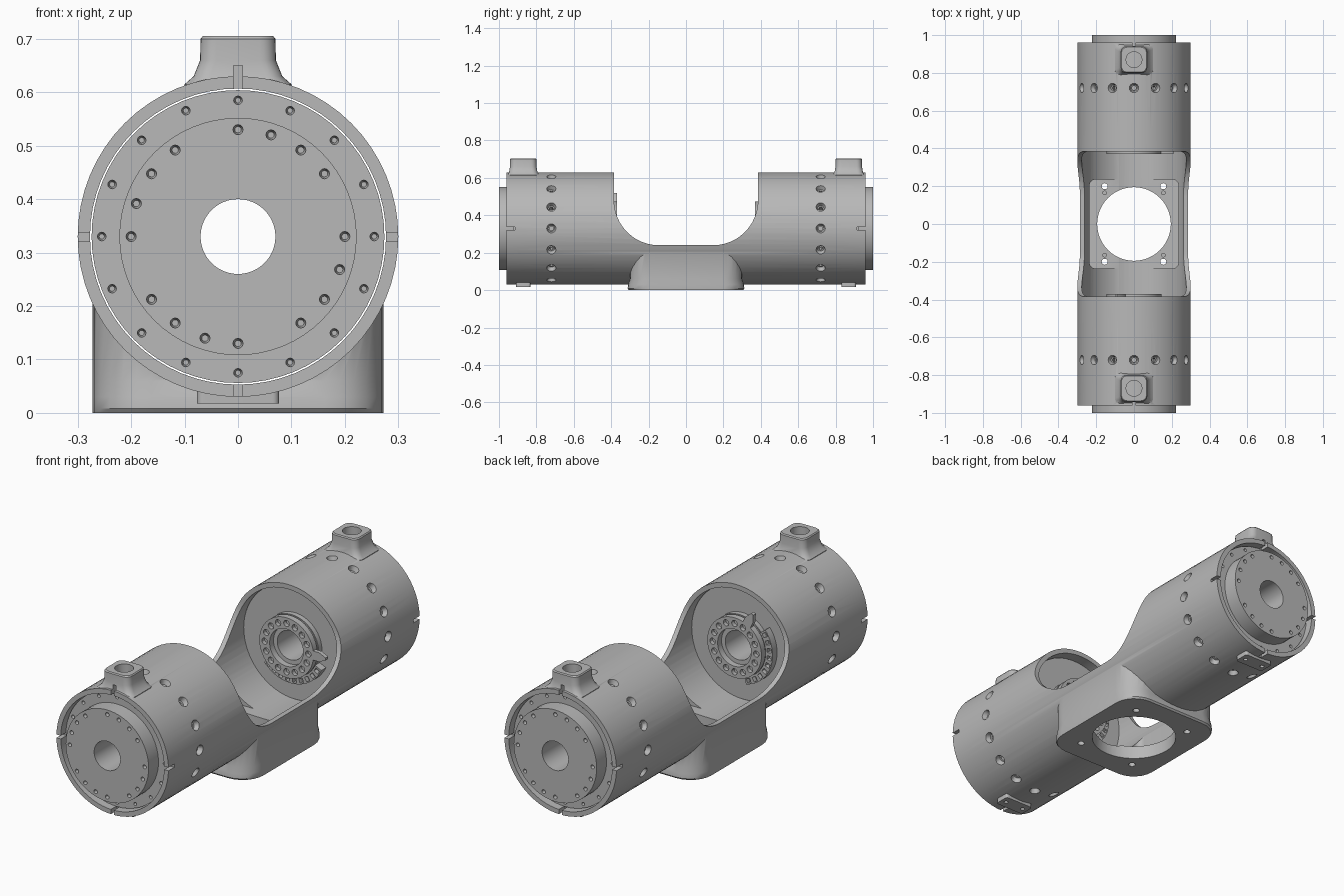
import bpy, bmesh
from math import cos, sin, pi, radians
from mathutils import Vector, Matrix

cube = bpy.data.objects.get("Cube")
if cube:
    bpy.data.objects.remove(cube, do_unlink=True)

AXIS_Z = 0.33
BORE = 0.277

grey = bpy.data.materials.new("machined grey")
grey.use_nodes = True
GREY = (0.48, 0.48, 0.48, 1)
grey.diffuse_color = GREY
grey.node_tree.nodes["Principled BSDF"].inputs["Base Color"].default_value = GREY


def polar(r, a, y):
    """Point around the housing axis."""
    return Vector((r * cos(a), y, AXIS_Z + r * sin(a)))


def loft(bm, rings, closed=False):
    """Skin rings of points; cap the ends or close into a loop."""
    rows = [[bm.verts.new(p) for p in ring] for ring in rings]
    n = len(rows[0])
    pairs = list(zip(rows, rows[1:]))
    if closed:
        pairs.append((rows[-1], rows[0]))
    else:
        bm.faces.new(rows[0])
        bm.faces.new(rows[-1])
    for a, b in pairs:
        for i in range(n):
            j = (i + 1) % n
            bm.faces.new((a[i], a[j], b[j], b[i]))


def rod(bm, p, q, r0, r1=None, n=16):
    """Cylinder or cone between two points."""
    p, q = Vector(p), Vector(q)
    turn = (q - p).to_track_quat("Z", "Y")
    circle = [Vector((cos(2 * pi * i / n), sin(2 * pi * i / n), 0)) for i in range(n)]
    loft(bm, [[c + turn @ (v * r) for v in circle]
              for c, r in ((p, r0), (q, r0 if r1 is None else r1))])


def revolve(bm, profile, start=0, end=None, n=64):
    """Turn a closed (radius, y) profile about the axis, fully or over an arc."""
    full = end is None
    span = 2 * pi if full else end - start
    count = n if full else n + 1
    loft(bm, [[polar(r, start + span * i / n, y) for r, y in profile]
              for i in range(count)], closed=full)


def rounded_rect(hx, hy, r, z, cy=0, n=6):
    pts = []
    for k, (sx, sy) in enumerate(((1, 1), (-1, 1), (-1, -1), (1, -1))):
        for i in range(n + 1):
            a = (k + i / n) * pi / 2
            pts.append(Vector((sx * (hx - r) + r * cos(a), cy + sy * (hy - r) + r * sin(a), z)))
    return pts


def box(bm, centre, size, turn=0):
    m = Matrix.Translation(centre) @ Matrix.Rotation(turn, 4, "Y") @ Matrix.Diagonal((*size, 1))
    bmesh.ops.create_cube(bm, size=1, matrix=m)


def make(name, bm):
    bmesh.ops.recalc_face_normals(bm, faces=bm.faces)
    me = bpy.data.meshes.new(name)
    bm.to_mesh(me)
    bm.free()
    me.materials.append(grey)
    ob = bpy.data.objects.new(name, me)
    bpy.context.collection.objects.link(ob)
    return ob


def combine(ob, bm, operation="DIFFERENCE"):
    tool = make("cutter", bm)
    tool.hide_render = True
    mod = ob.modifiers.new("shape", "BOOLEAN")
    mod.operation, mod.object, mod.solver = operation, tool, "EXACT"
    bpy.context.view_layer.objects.active = ob
    bpy.ops.object.modifier_apply(modifier=mod.name)
    bpy.data.objects.remove(tool, do_unlink=True)


def smooth(ob):
    bpy.ops.object.select_all(action="DESELECT")
    ob.select_set(True)
    bpy.context.view_layer.objects.active = ob
    bpy.ops.object.shade_smooth_by_angle(angle=radians(30))


# Housing: tube, mounting block, collars and pads fused together
bm = bmesh.new()
rod(bm, polar(0, 0, -0.96), polar(0, 0, 0.96), 0.3, n=64)
housing = make("housing", bm)
bm = bmesh.new()
loft(bm, [rounded_rect(0.272, hy, 0.11, z) for z, hy in
          ((0, 0.305), (0.008, 0.312), (0.03, 0.31), (0.06, 0.3), (0.25, 0.3))])
for s in (-1, 1):
    loft(bm, [rounded_rect(hx, hy, 0.03, z, s * 0.87) for z, hx, hy in
              ((0.56, 0.105, 0.09), (0.615, 0.1, 0.085), (0.63, 0.083, 0.076), (0.66, 0.071, 0.071),
               (0.7, 0.07, 0.07), (0.705, 0.066, 0.066))])
    loft(bm, [rounded_rect(0.077, 0.038, 0.012, z, s * 0.87) for z in (0.018, 0.045)])
combine(housing, bm, "UNION")

# Main bore
bm = bmesh.new()
rod(bm, polar(0, 0, -1.1), polar(0, 0, 1.1), BORE, n=64)
combine(housing, bm)

# Saddle opening with rounded lower corners
half = [(0.385, 0.8)] + [(0.145 + 0.24 * cos(a), 0.48 + 0.24 * sin(a))
                         for a in (-pi / 2 * i / 12 for i in range(13))]
outline = half + [(-y, z) for y, z in reversed(half)]
bm = bmesh.new()
loft(bm, [[Vector((x, y, z)) for y, z in outline] for x in (-0.5, 0.5)])
combine(housing, bm)

# Pocket in the mounting block, then its port and screw holes
bm = bmesh.new()
loft(bm, [rounded_rect(0.235, 0.235, 0.03, z) for z in (0.065, 0.35)])
combine(housing, bm)
bm = bmesh.new()
rod(bm, (0, 0, -0.1), (0, 0, 0.3), 0.195, n=48)
for sx in (-1, 1):
    for sy in (-1, 1):
        rod(bm, (sx * 0.155, sy * 0.2, -0.1), (sx * 0.155, sy * 0.2, 0.2), 0.016)
        rod(bm, (sx * 0.155, sy * 0.165, 0.04), (sx * 0.155, sy * 0.165, 0.2), 0.01)
combine(housing, bm)

# Countersunk side screws, collar ports, pad holes and rim notches
bm = bmesh.new()
for s in (-1, 1):
    for k in range(16):
        a = k * pi / 8
        rod(bm, polar(0.306, a, s * 0.72), polar(0.265, a, s * 0.72), 0.027, 0.013)
    rod(bm, (0, s * 0.87, 0.8), (0, s * 0.87, 0.59), 0.042, n=24)
    for x in (-0.05, 0.05):
        rod(bm, (x, s * 0.87, 0), (x, s * 0.87, 0.034), 0.01)
    for k in range(4):
        box(bm, polar(0.29, k * pi / 2, s * 0.95), (0.06, 0.07, 0.016), -k * pi / 2)
combine(housing, bm)
smooth(housing)

# Drive units: flange outside, encoder ring inside the saddle
drive_profile = [(0.07, 1.0), (0.222, 1.0), (0.222, 0.925), (0.274, 0.925), (0.274, 0.435),
                 (0.145, 0.435), (0.145, 0.37), (0.09, 0.37), (0.09, 0.4), (0.07, 0.4)]
for side, spin, encoder_turn in (("back", 0, 0), ("front", pi, radians(63))):
    bm = bmesh.new()
    revolve(bm, drive_profile)
    drive = make(side + "_drive", bm)
    bm = bmesh.new()
    for k in range(16):
        a = k * pi / 8
        rod(bm, polar(0.255, a, 0.93), polar(0.255, a, 0.905), 0.009, 0.005, 12)
        rod(bm, polar(0.117, a, 0.36), polar(0.117, a, 0.39), 0.015, n=12)
        rod(bm, polar(0.29, a, 0.72), polar(0.24, a, 0.72), 0.011, n=12)
    for k in range(20):
        if k % 5 != 4:
            a = pi / 2 + k * pi / 10
            rod(bm, polar(0.2, a, 1.01), polar(0.2, a, 0.975), 0.011, 0.006, 12)
    # Groove around the encoder ring
    revolve(bm, [(0.14, 0.4), (0.155, 0.4), (0.155, 0.41), (0.14, 0.41)])
    combine(drive, bm)

    # Slotted arc beside the encoder ring
    bm = bmesh.new()
    low, high = encoder_turn - radians(140), encoder_turn - radians(25)
    revolve(bm, [(0.146, 0.44), (0.183, 0.44), (0.183, 0.4), (0.146, 0.4)], low, high, 24)
    scale = make(side + "_encoder_arc", bm)
    bm = bmesh.new()
    for k in range(9):
        a = low + (high - low) * (k + 0.5) / 9
        box(bm, polar(0.166, a, 0.4), (0.022, 0.04, 0.02), -a)
    combine(scale, bm)

    # Pointer tab
    bm = bmesh.new()
    tip = [(0.14, -0.022), (0.175, -0.022), (0.21, -0.006), (0.21, 0.006), (0.175, 0.022), (0.14, 0.022)]
    turn = Matrix.Rotation(-encoder_turn, 3, "Y")
    loft(bm, [[polar(0, 0, 0) + turn @ Vector((x, y, z)) for x, z in tip] for y in (0.37, 0.39)])
    pointer = make(side + "_pointer", bm)

    for ob in (drive, scale, pointer):
        ob.data.transform(Matrix.Rotation(spin, 4, "Z"))
        smooth(ob)
